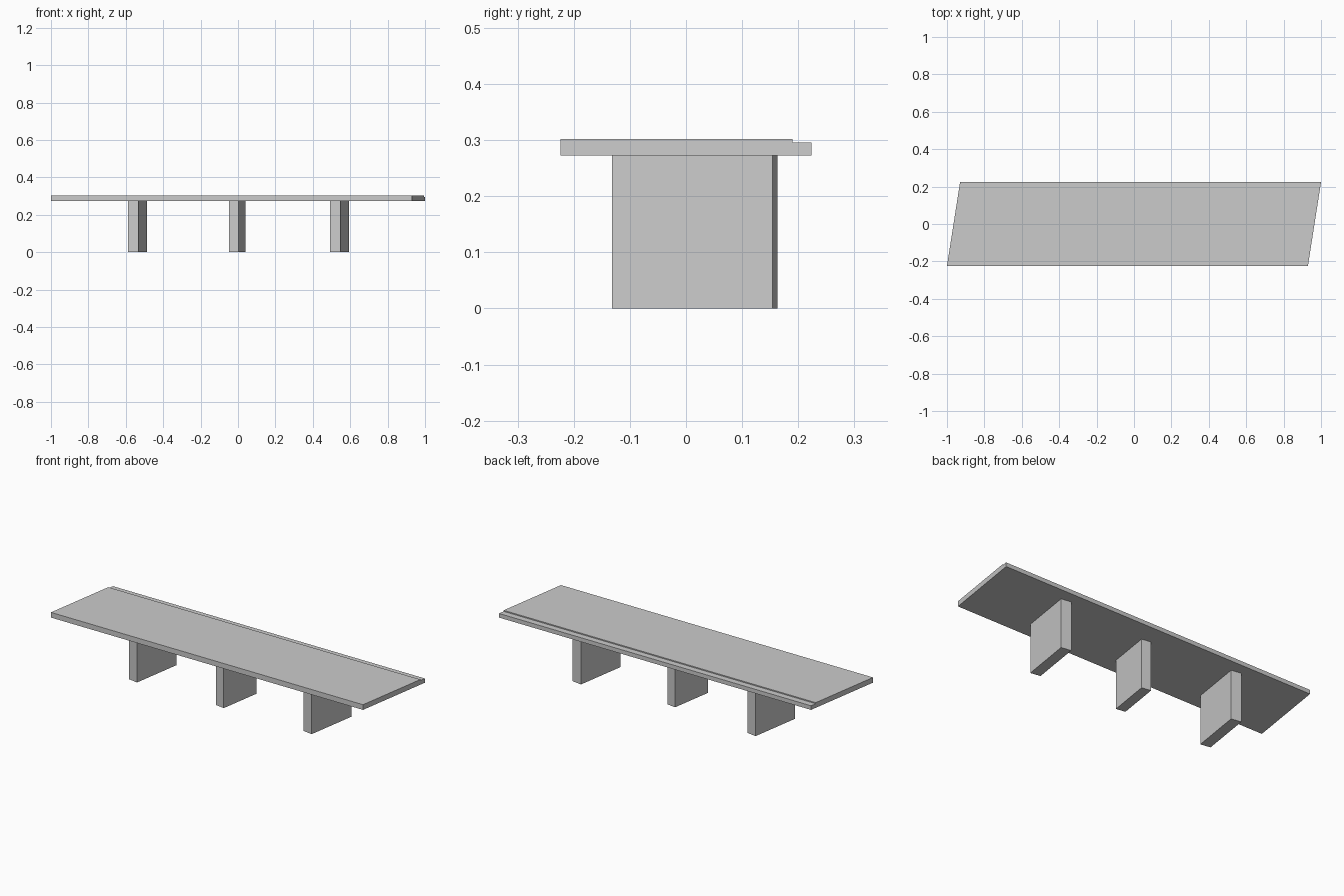
import bpy, bmesh
from math import atan, cos, sin

if "Cube" in bpy.data.objects:
    bpy.data.objects.remove(bpy.data.objects["Cube"])

SKEW = 0.07 / 0.448          # plan slant of the end edges (x per y)
ANGLE = atan(SKEW)


def make_object(name, ring, offset):
    """Extrude a closed ring of 3D points by an offset into a solid."""
    bm = bmesh.new()
    face = bm.faces.new([bm.verts.new(p) for p in ring])
    ext = bmesh.ops.extrude_face_region(bm, geom=[face], use_keep_orig=True)
    verts = [g for g in ext["geom"] if isinstance(g, bmesh.types.BMVert)]
    bmesh.ops.translate(bm, verts=verts, vec=offset)
    bmesh.ops.recalc_face_normals(bm, faces=bm.faces)
    mesh = bpy.data.meshes.new(name)
    bm.to_mesh(mesh)
    bm.free()
    obj = bpy.data.objects.new(name, mesh)
    bpy.context.collection.objects.link(obj)
    return obj


# Seat slab: (y, z) section with a shallow rebate along the back edge
section = [(-0.224, 0.273), (0.224, 0.273), (0.224, 0.296),
           (0.19, 0.296), (0.19, 0.302), (-0.224, 0.302)]
make_object("seat_slab",
            [(-0.965 + y * SKEW, y, z) for y, z in section],
            (1.93, 0, 0))


# Legs: rectangular blocks turned parallel to the slanted ends
def leg(name, x, width, length):
    y = -0.132               # front right corner
    u = (-cos(ANGLE) * width, sin(ANGLE) * width)
    v = (sin(ANGLE) * length, cos(ANGLE) * length)
    ring = [(x, y, 0), (x + v[0], y + v[1], 0),
            (x + u[0] + v[0], y + u[1] + v[1], 0), (x + u[0], y + u[1], 0)]
    make_object(name, ring, (0, 0, 0.273))


leg("left_leg", -0.532, 0.058, 0.29)
leg("middle_leg", 0.004, 0.054, 0.241)
leg("right_leg", 0.548, 0.058, 0.29)
